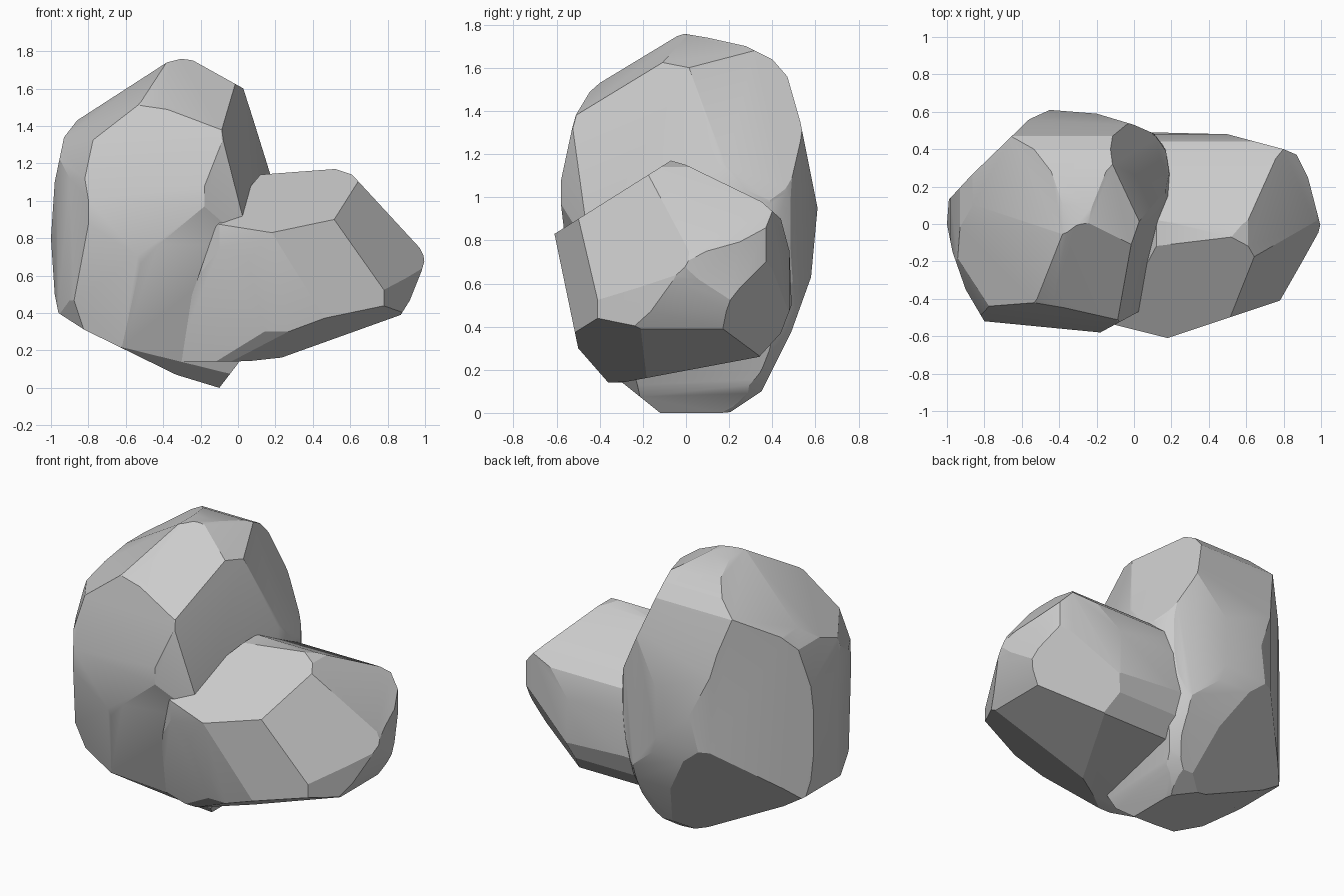
import bpy, bmesh, math
from mathutils import Vector
from mathutils.geometry import convex_hull_2d


def chip(bm, point, normal):
    """Slice off everything outside a plane and cap the cut."""
    bmesh.ops.bisect_plane(bm, geom=bm.verts[:] + bm.edges[:] + bm.faces[:], dist=1e-5,
                           plane_co=point, plane_no=Vector(normal).normalized(), clear_outer=True)
    bmesh.ops.remove_doubles(bm, verts=bm.verts[:], dist=1e-4)
    rim = [e for e in bm.edges if e.is_boundary]
    if rim:
        bmesh.ops.edgeloop_fill(bm, edges=rim)


def chip_outline(bm, pts, a, b):
    """Chip along each side of an outline lying in the plane of axes a and b."""
    pts = [Vector(pts[i]) for i in convex_hull_2d(pts)]
    mid = sum(pts, Vector((0, 0))) / len(pts)
    for p, q in zip(pts, pts[1:] + pts[:1]):
        n2 = Vector((q.y - p.y, p.x - q.x))
        if n2.dot(p - mid) < 0:
            n2 = -n2
        co, no = Vector(), Vector()
        co[a], co[b], no[a], no[b] = p.x, p.y, n2.x, n2.y
        chip(bm, co, no)


def boulder(name, centre, half, power, front, side, top, facets):
    """Rounded block chipped to three outlines plus slanted facets."""
    bm = bmesh.new()
    bmesh.ops.create_icosphere(bm, subdivisions=4, radius=1)
    for v in bm.verts:
        v.co /= sum(abs(c) ** power for c in v.co) ** (1 / power)
        v.co = Vector(c + h * k for c, h, k in zip(centre, half, v.co))
    chip_outline(bm, front, 0, 2)
    chip_outline(bm, side, 1, 2)
    chip_outline(bm, top, 0, 1)
    for point, normal in facets:
        chip(bm, point, normal)
    bmesh.ops.recalc_face_normals(bm, faces=bm.faces[:])
    mesh = bpy.data.meshes.new(name)
    bm.to_mesh(mesh)
    bm.free()
    ob = bpy.data.objects.new(name, mesh)
    bpy.context.collection.objects.link(ob)
    bpy.ops.object.select_all(action='DESELECT')
    ob.select_set(True)
    bpy.context.view_layer.objects.active = ob
    bpy.ops.object.shade_smooth_by_angle(angle=math.radians(20))


# Tall boulder on the left
boulder(
    "tall_boulder", (-0.4, 0.02, 0.88), (0.65, 0.65, 0.96), 2.4,
    front=[(-0.3, 1.76), (-0.24, 1.75), (0.03, 1.6), (0.17, 1.15), (0.2, 0.95), (0.15, 0.55),
           (0, 0.13), (-0.1, 0), (-0.33, 0.07), (-0.82, 0.31), (-0.96, 0.4), (-0.98, 0.5),
           (-1, 0.8), (-0.98, 1.1), (-0.93, 1.34), (-0.86, 1.43), (-0.38, 1.74)],
    side=[(-0.02, 1.76), (0.1, 1.74), (0.28, 1.7), (0.4, 1.64), (0.47, 1.56), (0.53, 1.35),
          (0.61, 0.95), (0.58, 0.63), (0.49, 0.38), (0.35, 0.1), (0.2, 0), (-0.12, 0),
          (-0.47, 0.28), (-0.58, 0.9), (-0.58, 1.15), (-0.49, 1.45), (-0.4, 1.53)],
    top=[(-1, 0), (-0.99, 0.13), (-0.87, 0.26), (-0.56, 0.56), (-0.45, 0.61), (-0.2, 0.59),
         (0, 0.53), (0.16, 0.46), (0.2, 0.2), (0.06, -0.45), (-0.18, -0.58),
         (-0.8, -0.52), (-0.9, -0.35), (-0.97, -0.15)],
    facets=[((0.03, 0.02, 1.6), (0.94, -0.29, 0.2)),       # inner side
            ((0.05, 0.08, 1.5), (0.85, 0.3, 0.38)),
            ((-0.5, -0.415, 1.55), (-0.12, -0.95, 0.25)),  # front
            ((-0.5, -0.38, 1.55), (-0.75, -0.31, 1)),      # upper front
            ((-0.5, -0.38, 1.56), (0.23, -0.65, 1)),
            ((-0.9, -0.26, 1.27), (-0.85, -0.5, 0.3)),
            ((-0.5, -0.57, 0.76), (0.2, -0.93, -0.35)),    # lower front
            ((-0.5, -0.57, 0.76), (-0.25, -0.93, -0.25)),
            ((-0.92, -0.3, 0.45), (-0.8, -0.45, -0.35)),
            ((-0.35, 0.59, 0.62), (-0.35, 0.79, -0.5))])   # lower back

# Low boulder leaning in from the right
boulder(
    "low_boulder", (0.2, -0.06, 0.65), (1.02, 0.64, 0.6), 2.5,
    front=[(0.12, 1.14), (0.52, 1.17), (0.61, 1.14), (0.97, 0.75), (1, 0.69), (0.98, 0.62),
           (0.92, 0.47), (0.87, 0.39), (0.2, 0.15), (-0.27, 0.13), (-0.34, 0.15),
           (-0.35, 0.2), (-0.12, 0.86)],
    side=[(-0.61, 0.83), (-0.07, 1.17), (0, 1.15), (0.35, 0.98), (0.44, 0.9), (0.48, 0.75),
          (0.49, 0.5), (0.44, 0.37), (0.34, 0.26), (-0.3, 0.14), (-0.36, 0.14),
          (-0.5, 0.3), (-0.53, 0.45)],
    top=[(0.1, 0.49), (0.5, 0.48), (0.8, 0.4), (0.87, 0.37), (0.93, 0.25), (1, -0.02),
         (0.9, -0.2), (0.78, -0.41), (0.45, -0.51), (0.18, -0.61), (-0.1, -0.54),
         (-0.36, -0.35), (-0.4, 0.4), (-0.2, 0.48)],
    facets=[((0.8, -0.4, 0.5), (0.75, -0.55, 0.4)),        # front right
            ((0.12, -0.57, 0.57), (-0.34, -0.94, -0.27)),  # lower front left
            ((0.28, -0.54, 0.32), (0.3, -0.35, -0.88)),    # lower front edge
            ((0.87, 0.37, 0.7), (0.5, 0.7, -0.45))])       # back right
